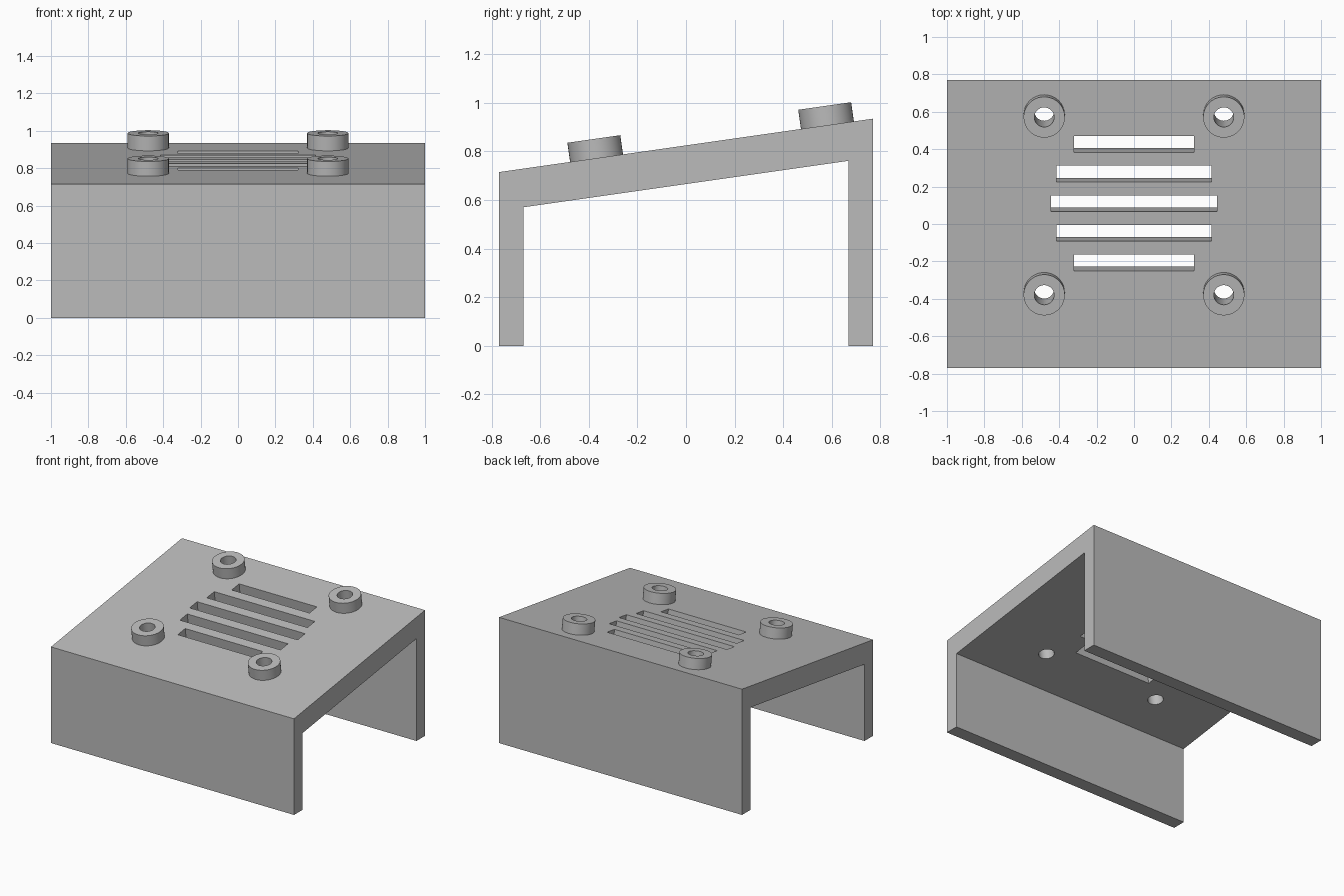
import bpy, bmesh, math
from mathutils import Matrix, Vector

if "Cube" in bpy.data.objects:
    bpy.data.objects.remove(bpy.data.objects["Cube"], do_unlink=True)

# Main dimensions
HALF_W, HALF_D, LEG = 1.0, 0.77, 0.10
FRONT_Z, BACK_Z, DROP = 0.715, 0.935, 0.159
SLOPE = (BACK_Z - FRONT_Z) / (2 * HALF_D)
PITCH = 0.48                        # half spacing of the bosses
BOSS_R, HOLE_R, BOSS_H = 0.11, 0.053, 0.08
SIDES = 64


def top_z(y):
    return FRONT_Z + (y + HALF_D) * SLOPE


# Frame lying on the sloped top, centred between the bosses
MID_Y = 0.107
TILT = Matrix.Translation((0, MID_Y, top_z(MID_Y))) @ Matrix.Rotation(math.atan(SLOPE), 4, 'X')

grey = bpy.data.materials.new("plain grey")
grey.use_nodes = True
grey.diffuse_color = (0.5, 0.5, 0.5, 1)
grey.node_tree.nodes["Principled BSDF"].inputs["Base Color"].default_value = (0.5, 0.5, 0.5, 1)


def make_object(name, bm, matrix=Matrix()):
    bmesh.ops.recalc_face_normals(bm, faces=bm.faces)
    mesh = bpy.data.meshes.new(name)
    bm.to_mesh(mesh)
    bm.free()
    mesh.materials.append(grey)
    obj = bpy.data.objects.new(name, mesh)
    obj.matrix_world = matrix
    bpy.context.collection.objects.link(obj)
    return obj


def smooth(obj):
    bpy.ops.object.select_all(action='DESELECT')
    obj.select_set(True)
    bpy.context.view_layer.objects.active = obj
    bpy.ops.object.shade_smooth_by_angle(angle=math.radians(30))


# Bent stand: side profile extruded across the width
inner = HALF_D - LEG
profile = [(-HALF_D, 0), (-inner, 0), (-inner, top_z(-inner) - DROP),
           (inner, top_z(inner) - DROP), (inner, 0), (HALF_D, 0),
           (HALF_D, BACK_Z), (-HALF_D, FRONT_Z)]
bm = bmesh.new()
side = bm.faces.new([bm.verts.new((-HALF_W, y, z)) for y, z in profile])
ext = bmesh.ops.extrude_face_region(bm, geom=[side])
bmesh.ops.translate(bm, vec=(2 * HALF_W, 0, 0),
                    verts=[v for v in ext["geom"] if isinstance(v, bmesh.types.BMVert)])
stand = make_object("sloped_stand", bm)

# Cutter for vent slots and screw holes
corners = [(sx * PITCH, sy * PITCH) for sx in (-1, 1) for sy in (-1, 1)]
bm = bmesh.new()
for i, half_len in enumerate((0.32, 0.414, 0.444, 0.414, 0.32)):
    bmesh.ops.create_cube(bm, size=1, matrix=Matrix.Translation((0, (i - 2) * 0.16 + 0.003, -0.08))
                          @ Matrix.Diagonal((2 * half_len, 0.088, 0.4, 1)))
for x, y in corners:
    bmesh.ops.create_cone(bm, cap_ends=True, segments=SIDES, radius1=HOLE_R, radius2=HOLE_R,
                          depth=0.4, matrix=Matrix.Translation((x, y, -0.08)))
cutter = make_object("opening_cutter", bm, TILT)
cutter.hide_render = True

cut = stand.modifiers.new("openings", 'BOOLEAN')
cut.operation, cut.solver, cut.object = 'DIFFERENCE', 'EXACT', cutter
bpy.ops.object.select_all(action='DESELECT')
stand.select_set(True)
bpy.context.view_layer.objects.active = stand
bpy.ops.object.modifier_apply(modifier=cut.name)
bpy.data.objects.remove(cutter, do_unlink=True)
smooth(stand)

# Ring bosses around the screw holes, open where they meet the top
for (x, y), name in zip(corners, ("front_right", "back_right", "front_left", "back_left")):
    bm = bmesh.new()
    pts = [bm.verts.new(p) for p in ((BOSS_R, 0, 0), (BOSS_R, 0, BOSS_H),
                                     (HOLE_R, 0, BOSS_H), (HOLE_R, 0, 0))]
    edges = [bm.edges.new(pair) for pair in zip(pts, pts[1:])]
    bmesh.ops.spin(bm, geom=pts + edges, cent=(0, 0, 0), axis=(0, 0, 1),
                   angle=math.tau, steps=SIDES, use_merge=True)
    bmesh.ops.remove_doubles(bm, verts=bm.verts, dist=0.0001)
    boss = make_object(name + "_boss", bm, TILT @ Matrix.Translation(Vector((x, y, 0))))
    smooth(boss)
